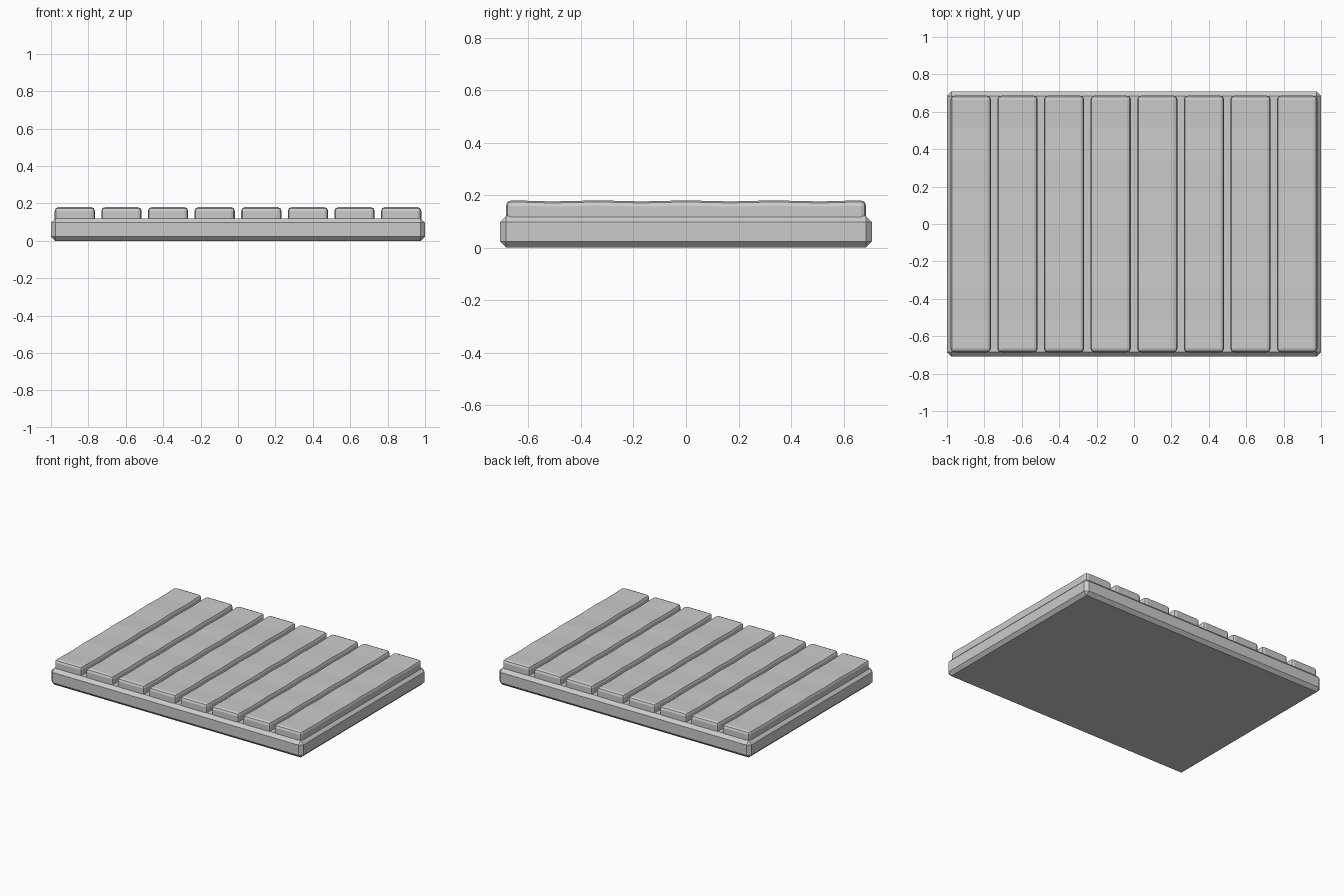
import bpy, bmesh, math
from mathutils import Matrix

if "Cube" in bpy.data.objects:
    bpy.data.objects.remove(bpy.data.objects["Cube"])


def add_block(name, size, center, bevel, segments, rows=0, wave=0.0):
    bm = bmesh.new()
    bmesh.ops.create_cube(bm, size=1.0, matrix=Matrix.Diagonal((*size, 1)))
    # cross cuts along y carry the gentle wave of the top face
    for i in range(1, rows):
        y = -size[1] / 2 + size[1] * i / rows
        geom = bm.verts[:] + bm.edges[:] + bm.faces[:]
        bmesh.ops.bisect_plane(bm, geom=geom, plane_co=(0, y, 0), plane_no=(0, 1, 0))
    if wave:
        for v in bm.verts:
            if v.co.z > 0:
                v.co.z += wave * (math.cos(2 * math.pi * v.co.y / 0.335) - 1)
    # bevel only the hard box edges
    edges = [e for e in bm.edges if len(e.link_faces) == 2 and e.calc_face_angle() > 1.0]
    bmesh.ops.bevel(bm, geom=edges, offset=bevel, segments=segments,
                    profile=0.5, affect='EDGES')
    bmesh.ops.recalc_face_normals(bm, faces=bm.faces[:])
    mesh = bpy.data.meshes.new(name)
    bm.to_mesh(mesh)
    bm.free()
    obj = bpy.data.objects.new(name, mesh)
    obj.location = center
    bpy.context.collection.objects.link(obj)
    return obj


# Chamfered base slab
add_block("base_slab", (2.0, 1.416, 0.12), (0, 0, 0.06), 0.023, 1)

# Eight planks with rounded edges and slightly wavy tops, set into the slab
bottom, top, pitch = 0.09, 0.18, 0.2493
for i in range(8):
    add_block(f"plank_{i + 1}", (0.215, 1.372, top - bottom),
              ((i - 3.5) * pitch, 0, (top + bottom) / 2), 0.02, 2, rows=16, wave=0.002)
